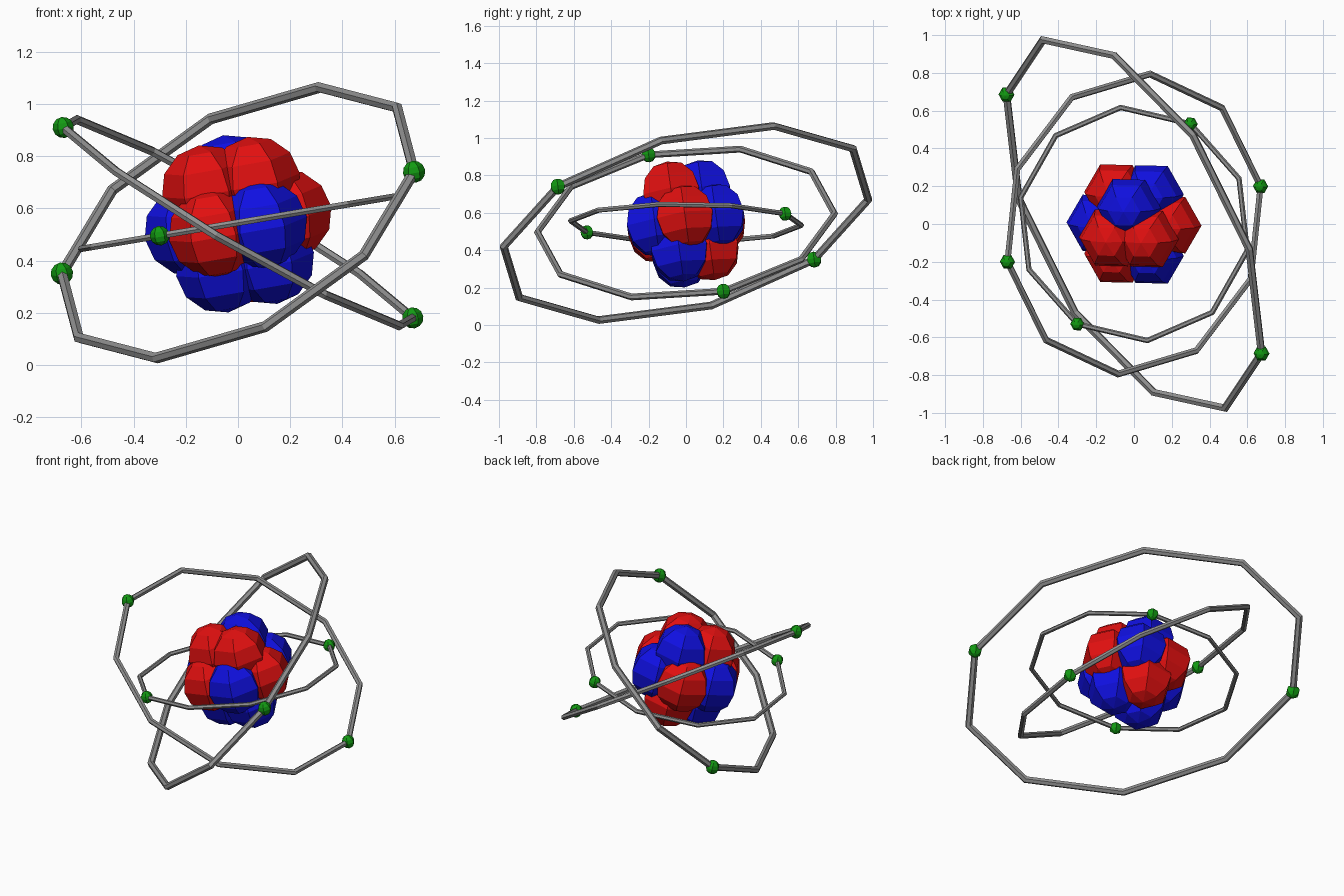
import bpy, bmesh
from math import sin, cos, pi, radians, sqrt
from mathutils import Vector, Matrix

if "Cube" in bpy.data.objects:
    bpy.data.objects.remove(bpy.data.objects["Cube"])

CENTRE = Vector((0, 0, 0.545))
TILT = Matrix.Rotation(radians(8), 4, 'X') @ Matrix.Rotation(radians(-10), 4, 'Y')


def material(name, colour):
    m = bpy.data.materials.new(name)
    m.use_nodes = True
    m.diffuse_color = (*colour, 1)
    m.node_tree.nodes["Principled BSDF"].inputs["Base Color"].default_value = (*colour, 1)
    return m


red = material("red", (0.75, 0.005, 0.005))
blue = material("blue", (0.005, 0.005, 0.75))
green = material("green", (0.006, 0.32, 0.006))
grey = material("grey", (0.28, 0.28, 0.28))


def add_object(name, bm, mat):
    bmesh.ops.recalc_face_normals(bm, faces=bm.faces)
    mesh = bpy.data.meshes.new(name)
    bm.to_mesh(mesh)
    bm.free()
    mesh.materials.append(mat)
    ob = bpy.data.objects.new(name, mesh)
    bpy.context.collection.objects.link(ob)
    return ob


def ball(name, pos, radius, mat):
    """Six-sided low-poly ball with one corner pointing along x."""
    bm = bmesh.new()
    bmesh.ops.create_uvsphere(bm, u_segments=6, v_segments=6, radius=radius)
    if max(v.co.x for v in bm.verts) < radius * 0.95:
        bmesh.ops.rotate(bm, verts=bm.verts, matrix=Matrix.Rotation(pi / 6, 3, 'Z'))
    bmesh.ops.transform(bm, verts=bm.verts, matrix=TILT)
    ob = add_object(name, bm, mat)
    ob.location = CENTRE + pos


def orbit(name, c, s, tube, bead):
    """Ten-cornered elliptical ring with mitred tube and two beads."""
    c, s = Vector(c), Vector(s)
    normal = c.cross(s).normalized()
    n, sides = 10, 6
    pts = [c * cos(2 * pi * k / n) + s * sin(2 * pi * k / n) for k in range(n)]
    bm = bmesh.new()
    loops = []
    for k, p in enumerate(pts):
        before = (p - pts[k - 1]).normalized()
        after = (pts[(k + 1) % n] - p).normalized()
        out = (before - after).normalized()
        mitre = 1 / sqrt((1 + before.dot(after)) / 2)
        loops.append([bm.verts.new(p + tube * (out * mitre * cos(a) + normal * sin(a)))
                      for a in (2 * pi * j / sides for j in range(sides))])
    for k in range(n):
        a, b = loops[k], loops[(k + 1) % n]
        for j in range(sides):
            i = (j + 1) % sides
            bm.faces.new((a[j], a[i], b[i], b[j]))
    add_object(name + "_ring", bm, grey).location = CENTRE
    ball(name + "_bead_1", c, bead, green)
    ball(name + "_bead_2", -c, bead, green)


# Nucleus: close-packed layers of overlapping balls
D, R = 0.19, 0.173
LAYER = D * sqrt(2 / 3)


def nucleus_ball(name, dist, degrees, z, mat):
    a = radians(degrees)
    ball(name, TILT @ Vector((dist * cos(a), dist * sin(a), z)), R, mat)


for k in range(6):
    nucleus_ball(f"nucleus_middle_{k + 1}", D, 60 * k, 0, blue if k % 2 else red)
for k in range(3):
    angle = 90 + 120 * k
    nucleus_ball(f"nucleus_top_{k + 1}", D / sqrt(3), angle, LAYER, red if k else blue)
    nucleus_ball(f"nucleus_bottom_{k + 1}", D / sqrt(3), angle, -LAYER, blue if k else red)

# Orbits: half-axes through the bead and a quarter turn further
orbit("outer_orbit", (0.675, -0.685, 0.195), (0.109, 0.715, 0.482), 0.021, 0.043)
orbit("middle_orbit", (-0.67, -0.2, 0.365), (-0.129, 0.77, 0.17), 0.018, 0.041)
orbit("inner_orbit", (0.3, 0.53, 0.05), (0.533, -0.32, 0.089), 0.014, 0.038)
